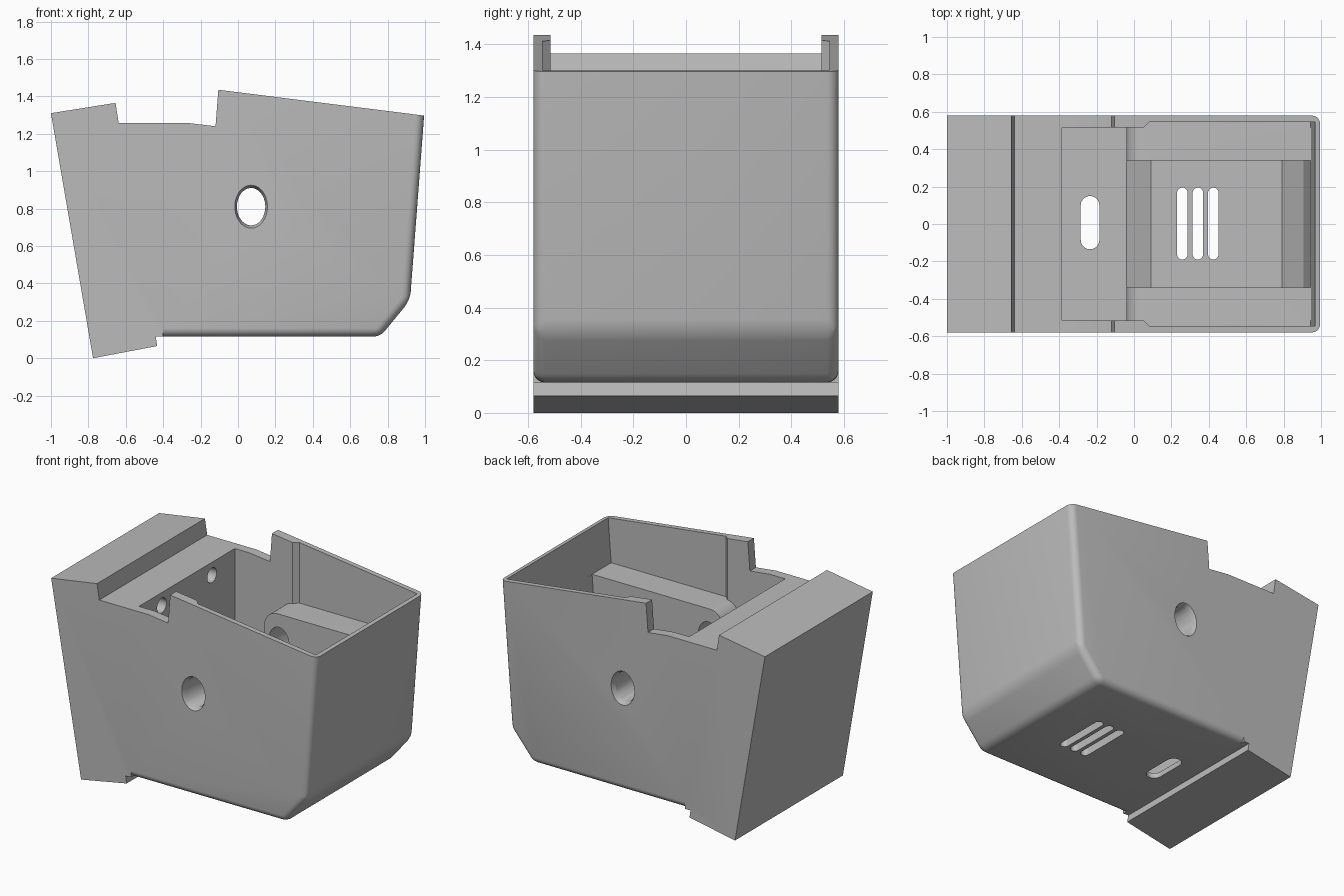
import bpy, bmesh, math
from mathutils import Matrix, Vector

if "Cube" in bpy.data.objects:
    bpy.data.objects.remove(bpy.data.objects["Cube"])

HALF = 0.58  # half width of the housing


def finish(name, bm):
    bmesh.ops.recalc_face_normals(bm, faces=bm.faces)
    me = bpy.data.meshes.new(name)
    bm.to_mesh(me)
    bm.free()
    ob = bpy.data.objects.new(name, me)
    bpy.context.collection.objects.link(ob)
    return ob


def prism(name, profile, half, bevel_rule=None, width=0.0, segments=1):
    """Extrude an (x, z) profile across y, then bevel edges chosen by a rule."""
    bm = bmesh.new()
    face = bm.faces.new([bm.verts.new((x, -half, z)) for x, z in profile])
    ext = bmesh.ops.extrude_face_region(bm, geom=[face])
    moved = [v for v in ext["geom"] if isinstance(v, bmesh.types.BMVert)]
    bmesh.ops.translate(bm, verts=moved, vec=(0, 2 * half, 0))
    bmesh.ops.recalc_face_normals(bm, faces=bm.faces)
    if bevel_rule:
        edges = [e for e in bm.edges if bevel_rule(e.verts[0].co, e.verts[1].co)]
        bmesh.ops.bevel(bm, geom=edges, offset=width, segments=segments,
                        profile=0.5, affect='EDGES', clamp_overlap=True)
    return finish(name, bm)


def tube(name, a, b, r1, r2, squash=1.0):
    """Round cutter from a to b; squash narrows it along x."""
    a, b = Vector(a), Vector(b)
    rot = Vector((0, 0, 1)).rotation_difference(b - a).to_matrix().to_4x4()
    bm = bmesh.new()
    bmesh.ops.create_cone(bm, cap_ends=True, segments=40, radius1=r1, radius2=r2,
                          depth=(b - a).length,
                          matrix=Matrix.Translation((a + b) / 2)
                          @ Matrix.Diagonal((squash, 1, 1, 1)) @ rot)
    return finish(name, bm)


def slot(name, x0, x1, y0, y1):
    """Round-ended slot cutter through the floor."""
    r, cx = (x1 - x0) / 2, (x0 + x1) / 2
    pts = []
    for cy, start in ((y1 - r, 0), (y0 + r, math.pi)):
        for i in range(11):
            a = start + math.pi * i / 10
            pts.append((cx + r * math.cos(a), cy + r * math.sin(a)))
    bm = bmesh.new()
    face = bm.faces.new([bm.verts.new((x, y, 0.02)) for x, y in pts])
    ext = bmesh.ops.extrude_face_region(bm, geom=[face])
    moved = [v for v in ext["geom"] if isinstance(v, bmesh.types.BMVert)]
    bmesh.ops.translate(bm, verts=moved, vec=(0, 0, 0.5))
    return finish(name, bm)


def combine(target, tool, operation):
    mod = target.modifiers.new("combine", 'BOOLEAN')
    mod.operation, mod.solver, mod.object = operation, 'EXACT', tool
    bpy.context.view_layer.objects.active = target
    bpy.ops.object.modifier_apply(modifier=mod.name)
    bpy.data.objects.remove(tool, do_unlink=True)


# Tub: rounded along the bottom, lower slope and end wall
run = [Vector((x, 0, z)) for x, z in
       [(-0.40, 0.115), (0.76, 0.115), (0.92, 0.31), (0.995, 1.297)]]


def rounded(a, b):
    idx = [next((i for i, p in enumerate(run)
                 if abs(p.x - v.x) + abs(p.z - v.z) < 1e-4), -9) for v in (a, b)]
    if min(idx) < 0:
        return False
    return abs(idx[0] - idx[1]) == 1 or (idx[0] == idx[1] and idx[0] in (1, 2))


housing = prism("housing", [(p.x, p.z) for p in run] + [
    (-0.105, 1.435), (-0.12, 1.24), (-0.27, 1.258), (-0.40, 1.258)],
    HALF, rounded, 0.045, 5)

# Mounting block with raised lip and bottom foot
block = prism("mounting_block", [
    (-0.40, 0.115), (-0.40, 1.258), (-0.638, 1.258), (-0.655, 1.365),
    (-1.0, 1.31), (-0.775, 0.0), (-0.432, 0.065), (-0.44, 0.115)], HALF)
combine(housing, block, 'UNION')

# Cavity between the rails, with raised floor and ramps
combine(housing, prism("cut_middle", [
    (-0.385, 0.15), (-0.04, 0.15), (0.09, 0.30), (0.79, 0.30), (0.905, 0.47),
    (0.99, 1.6), (-0.385, 1.6)], 0.34), 'DIFFERENCE')

# Cavity above the side rails, leaving their rounded ends
arc = [(0.06 - 0.1 * math.cos(t), 0.9 + 0.1 * math.sin(t))
       for t in (math.pi / 2 * i / 8 for i in range(9))]
combine(housing, prism("cut_upper", [(-0.385, 0.15), (-0.04, 0.15)] + arc + [
    (0.945, 1.0), (0.99, 1.6), (-0.385, 1.6)], 0.515), 'DIFFERENCE')

# Thinner upper walls, chamfered where they begin
combine(housing, prism("cut_thin_wall", [
    (0.05, 1.0), (0.945, 1.0), (0.99, 1.6), (0.05, 1.6)], 0.545,
    lambda a, b: abs(a.x - 0.05) < 1e-4 and abs(b.x - 0.05) < 1e-4
    and abs(a.y - b.y) < 1e-4, 0.03), 'DIFFERENCE')

# Pivot holes through the walls and rails, with a flared mouth
combine(housing, tube("cut_pivot", (0.07, -0.8, 0.81), (0.07, 0.8, 0.81),
                      0.1, 0.1, 0.76), 'DIFFERENCE')
for s in (-1, 1):
    combine(housing, tube("cut_flare", (0.07, s * 0.55, 0.81), (0.07, s * 0.61, 0.81),
                          0.1, 0.13, 0.76), 'DIFFERENCE')
    # Screw holes in the mounting block
    combine(housing, tube("cut_screw", (-0.33, s * 0.27, 1.17), (-0.56, s * 0.27, 1.17),
                          0.05, 0.05), 'DIFFERENCE')

# Floor slots
for x0, x1, y0, y1 in ((0.23, 0.287, -0.19, 0.195), (0.313, 0.37, -0.19, 0.195),
                       (0.396, 0.452, -0.19, 0.195), (-0.285, -0.185, -0.135, 0.15)):
    combine(housing, slot("cut_slot", x0, x1, y0, y1), 'DIFFERENCE')

# Single grey finish and shading
grey = bpy.data.materials.new("grey_plastic")
grey.diffuse_color = (0.5, 0.5, 0.5, 1)
grey.use_nodes = True
grey.node_tree.nodes["Principled BSDF"].inputs["Base Color"].default_value = grey.diffuse_color
housing.data.materials.clear()
housing.data.materials.append(grey)
bpy.ops.object.select_all(action='DESELECT')
housing.select_set(True)
bpy.context.view_layer.objects.active = housing
bpy.ops.object.shade_smooth_by_angle(angle=math.radians(28))
